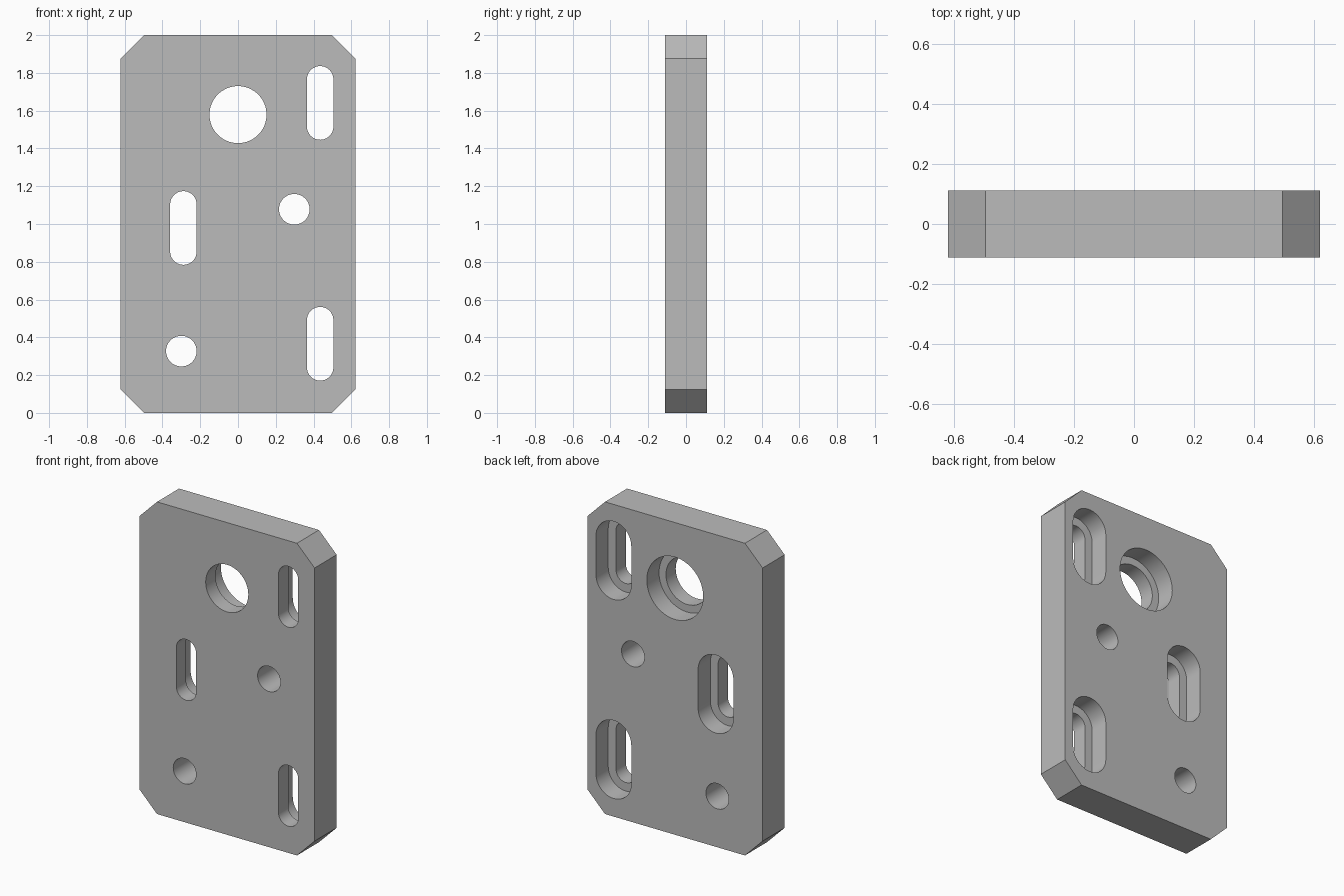
import bpy, bmesh
from math import cos, sin, pi

if "Cube" in bpy.data.objects:
    bpy.data.objects.remove(bpy.data.objects["Cube"], do_unlink=True)

W, H, D, CUT = 0.621, 2.0, 0.1115, 0.125   # half width, height, half depth, corner cut
STEP = -0.0125                             # y of the counterbore floor

steel = bpy.data.materials.new("grey_steel")
steel.use_nodes = True
grey = (0.5, 0.5, 0.5, 1)
steel.diffuse_color = grey
steel.node_tree.nodes["Principled BSDF"].inputs["Base Color"].default_value = grey


def prism(name, outline, y0, y1):
    """Extrude an x-z outline from y0 to y1."""
    bm = bmesh.new()
    face = bm.faces.new([bm.verts.new((x, y0, z)) for x, z in outline])
    ext = bmesh.ops.extrude_face_region(bm, geom=[face])
    moved = [g for g in ext["geom"] if isinstance(g, bmesh.types.BMVert)]
    bmesh.ops.translate(bm, verts=moved, vec=(0, y1 - y0, 0))
    bmesh.ops.recalc_face_normals(bm, faces=bm.faces)
    mesh = bpy.data.meshes.new(name)
    bm.to_mesh(mesh)
    bm.free()
    mesh.materials.append(steel)
    obj = bpy.data.objects.new(name, mesh)
    bpy.context.collection.objects.link(obj)
    return obj


def slot_outline(x, z, r, half=0.0, n=32):
    """Circle, or upright rounded slot when half (centre offset) is above zero."""
    pts = []
    for start, dz in ((0, half), (pi, -half)):
        last = n + 1 if half else n
        pts += [(x + r * cos(start + pi * i / n), z + dz + r * sin(start + pi * i / n))
                for i in range(last)]
    return pts


# Plate with cut corners
xi, zi = W - CUT, H - CUT
plate = prism("mounting_plate", [(-xi, 0), (xi, 0), (W, CUT), (W, zi),
                                 (xi, H), (-xi, H), (-W, zi), (-W, CUT)], -D, D)
bpy.context.view_layer.objects.active = plate
plate.select_set(True)


def drill(outline, y0):
    cutter = prism("hole_cutter", outline, y0, D + 0.1)
    cutter.hide_render = True
    mod = plate.modifiers.new("hole", "BOOLEAN")
    mod.operation, mod.solver, mod.object = "DIFFERENCE", "EXACT", cutter
    bpy.ops.object.modifier_apply(modifier=mod.name)
    bpy.data.objects.remove(cutter, do_unlink=True)


# Holes: x, z, radius, slot half length, counterbore radius at the back
holes = [(0, 1.579, 0.151, 0, 0.2),
         (0.298, 1.078, 0.081, 0, 0),
         (-0.3, 0.327, 0.081, 0, 0),
         (0.435, 1.641, 0.07, 0.125, 0.125),
         (-0.289, 0.979, 0.07, 0.125, 0.125),
         (0.435, 0.366, 0.07, 0.125, 0.125)]
for x, z, r, half, bore in holes:
    drill(slot_outline(x, z, r, half), -D - 0.1)
    if bore:
        drill(slot_outline(x, z, bore, half), STEP)

bpy.ops.object.shade_smooth_by_angle()
